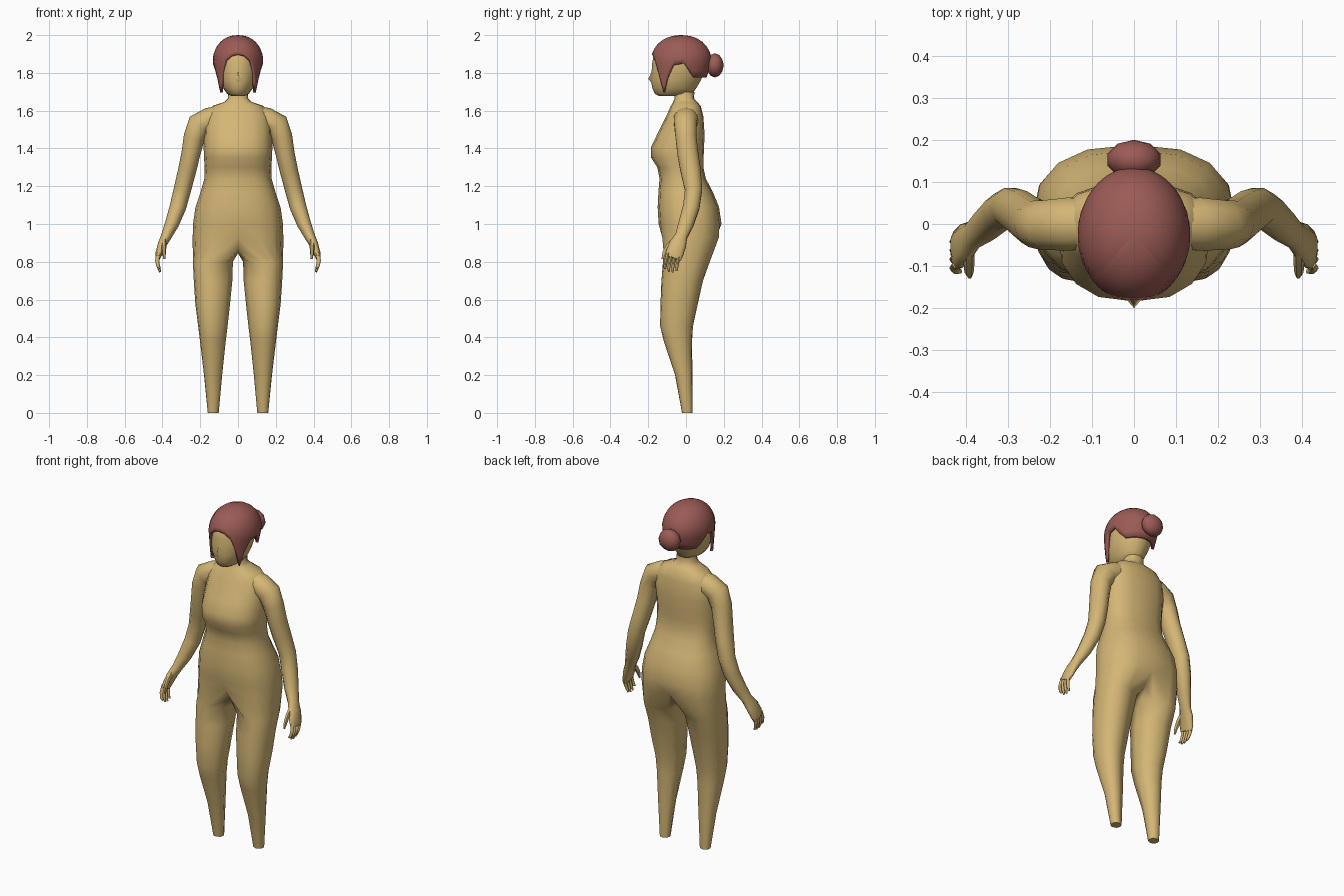
import bpy, bmesh, math
from mathutils import Vector

if "Cube" in bpy.data.objects:
    bpy.data.objects.remove(bpy.data.objects["Cube"])


def material(name, rgb):
    m = bpy.data.materials.new(name)
    m.diffuse_color = (*rgb, 1)
    m.use_nodes = True
    m.node_tree.nodes["Principled BSDF"].inputs["Base Color"].default_value = m.diffuse_color
    return m


SKIN = material("warm_skin", (0.66, 0.47, 0.18))
HAIR = material("auburn_hair", (0.33, 0.105, 0.09))


def finish(name, bm, mat, mirror=False, thick=0, angle=60):
    bmesh.ops.remove_doubles(bm, verts=bm.verts, dist=0.0005)
    bmesh.ops.recalc_face_normals(bm, faces=bm.faces)
    me = bpy.data.meshes.new(name)
    bm.to_mesh(me)
    bm.free()
    ob = bpy.data.objects.new(name, me)
    bpy.context.collection.objects.link(ob)
    me.materials.append(mat)
    if mirror:
        mod = ob.modifiers.new("mirror", 'MIRROR')
        mod.use_clip = True
    if thick:
        mod = ob.modifiers.new("thickness", 'SOLIDIFY')
        mod.thickness, mod.offset = thick, -1
    bpy.ops.object.select_all(action='DESELECT')
    bpy.context.view_layer.objects.active = ob
    ob.select_set(True)
    bpy.ops.object.shade_smooth_by_angle(angle=math.radians(angle))
    return ob


def bridge(bm, a, b, closed=True):
    n = len(a)
    for i in range(n if closed else n - 1):
        j = (i + 1) % n
        bm.faces.new((a[i], a[j], b[j], b[i]))


def loft(bm, rings, cap=True):
    rows = [[bm.verts.new(p) for p in r] for r in rings]
    for a, b in zip(rows, rows[1:]):
        bridge(bm, a, b)
    if cap:
        bm.faces.new(rows[0])
        bm.faces.new(rows[-1])


def tube(bm, path, n=8):
    # path rows: x, y, z, side radius, fore-aft radius
    pts = [Vector(p[:3]) for p in path]
    rings = []
    for i, p in enumerate(path):
        d = (pts[min(i + 1, len(pts) - 1)] - pts[max(i - 1, 0)]).normalized()
        v = (Vector((0, 1, 0)) - d * d.y).normalized()
        u = v.cross(d)
        rings.append([pts[i] + u * p[3] * math.cos(k * math.tau / n)
                      + v * p[4] * math.sin(k * math.tau / n) for k in range(n)])
    loft(bm, rings)


def spow(v, e):
    return math.copysign(abs(v) ** e, v)


# Torso, hips and legs: half rows (z, half width, front y, back y, widest y)
bm = bmesh.new()
torso = [
    (1.70, .052, -.060, .045, -.01), (1.665, .054, -.060, .042, -.01),
    (1.645, .075, -.068, .060, 0), (1.625, .135, -.080, .078, .01),
    (1.57, .175, -.105, .092, .01), (1.48, .180, -.150, .098, 0),
    (1.41, .182, -.184, .096, -.02), (1.35, .180, -.184, .093, -.02),
    (1.30, .176, -.152, .092, -.01), (1.24, .178, -.140, .105, 0),
    (1.17, .198, -.146, .142, 0), (1.09, .225, -.150, .175, .01),
    (1.00, .238, -.145, .188, .02), (.93, .240, -.136, .185, .02)]
N = 9
rows = []
for z, w, f, b, c in torso:
    row = []
    for k in range(N):
        t = math.pi * k / (N - 1)
        r = c - f if t < math.pi / 2 else b - c
        row.append(bm.verts.new((w * abs(math.sin(t)) ** .8 if 0 < k < N - 1 else 0,
                                 c - r * spow(math.cos(t), .85), z)))
    rows.append(row)
rows[-1][0].co.y += .02
rows[-1][-1].co.y -= .025
for a, b in zip(rows, rows[1:]):
    bridge(bm, a, b, closed=False)
crotch = [bm.verts.new(p) for p in ((0, .10, .865), (0, .01, .845), (0, -.07, .865))]
prev = rows[-1] + crotch
# Leg rows: z, centre x, radius x, centre y, radius y
for z, cx, rx, cy, ry in [(.80, .133, .106, .002, .124), (.70, .132, .102, -.020, .110),
                          (.58, .134, .092, -.036, .099), (.46, .133, .078, -.050, .087),
                          (.38, .133, .068, -.043, .075), (.20, .132, .048, -.012, .046),
                          (0, .131, .029, .007, .028)]:
    ring = []
    for k in range(N + 3):
        t = math.pi * k / 8 if k < N else math.pi * (1 + (k - 8) / 4)
        ring.append(bm.verts.new((cx + rx * spow(math.sin(t), .9),
                                  cy - ry * spow(math.cos(t), .9), z)))
    bridge(bm, prev, ring)
    prev = ring
bm.faces.new(prev)
finish("torso_and_legs", bm, SKIN, mirror=True)

# Arms, from inside the shoulder down to the palm
bm = bmesh.new()
tube(bm, [(.07, 0, 1.575, .055, .06), (.15, 0, 1.555, .062, .066),
          (.205, -.003, 1.525, .066, .062), (.232, 0, 1.46, .056, .058),
          (.250, .010, 1.37, .050, .058), (.270, .025, 1.28, .048, .056),
          (.295, .040, 1.18, .046, .048), (.318, .028, 1.09, .044, .046),
          (.350, 0, 1.00, .037, .042), (.380, -.025, .935, .028, .034),
          (.400, -.042, .895, .024, .046), (.418, -.060, .845, .019, .049),
          (.424, -.068, .82, .013, .044)], 10)
finish("arm", bm, SKIN, mirror=True)

# Four curled fingers and a thumb per hand
bm = bmesh.new()
for i in range(4):
    y = -.036 - .021 * i
    tip = (.752, .745, .748, .765)[i]
    tube(bm, [(.422, y + .004, .845, .011, .011), (.428, y - .006, .805, .011, .010),
              (.422, y - .012, .775, .009, .009), (.412, y - .014, tip, .005, .005)], 6)
tube(bm, [(.392, -.06, .915, .013, .016), (.392, -.093, .885, .013, .014),
          (.392, -.115, .85, .011, .011), (.390, -.125, .815, .005, .006)], 6)
finish("fingers", bm, SKIN, mirror=True)

# Head: rows z, half width, front y, back y
bm = bmesh.new()
rings = []
for z, w, f, b in [(1.678, .035, -.145, -.04), (1.69, .058, -.166, .035),
                   (1.72, .080, -.178, .055), (1.76, .096, -.186, .078),
                   (1.81, .106, -.182, .100), (1.86, .110, -.178, .108),
                   (1.91, .105, -.165, .100), (1.95, .080, -.120, .07),
                   (1.975, .03, -.07, .02)]:
    c, r = (f + b) / 2, (b - f) / 2
    rings.append([(w * math.sin(k * math.tau / 16), c - r * math.cos(k * math.tau / 16), z)
                  for k in range(16)])
loft(bm, rings)
finish("head", bm, SKIN)

# Nose
bm = bmesh.new()
base = [bm.verts.new(p) for p in ((0, -.175, 1.82), (.024, -.172, 1.757),
                                  (0, -.175, 1.74), (-.024, -.172, 1.757))]
tip = bm.verts.new((0, -.200, 1.768))
for i in range(4):
    bm.faces.new((base[i], base[(i + 1) % 4], tip))
bm.faces.new(base)
finish("nose", bm, SKIN, angle=80)

# Hair cap: hem height by angle from the front, with a pointed lock at each temple
HEM = [(0, 1.90), (15, 1.893), (30, 1.865), (40, 1.80), (50, 1.695), (60, 1.77),
       (75, 1.84), (95, 1.85), (110, 1.80), (120, 1.775), (180, 1.775)]


def hem(deg):
    deg = min(deg, 360 - deg)
    for (a, za), (b, zb) in zip(HEM, HEM[1:]):
        if deg <= b:
            return za + (zb - za) * (deg - a) / (b - a)


bm = bmesh.new()
rows = []
for s in range(1, 10):
    row = []
    for k in range(72):
        a = math.radians(k * 5)
        low = hem(k * 5)
        # even arc over the dome, then straight down to the hem
        dome = math.acos(min(1, max(0, (low - 1.86) / .14)))
        total = dome + max(0, 1.86 - low) / .14
        p = total * s / 9
        if p < math.pi / 2:
            z, r = 1.86 + .14 * math.cos(p), math.sin(p) ** .9
        else:
            d = (p - math.pi / 2) * .14
            z, r = 1.86 - d, 1 - d * (1.1 - .9 * math.cos(a))
        row.append(bm.verts.new((.134 * r * math.sin(a), -.025 - .161 * r * math.cos(a), z)))
    rows.append(row)
top = bm.verts.new((0, -.025, 2.0))
for k in range(72):
    bm.faces.new((top, rows[0][k], rows[0][(k + 1) % 72]))
for a, b in zip(rows, rows[1:]):
    bridge(bm, a, b)
finish("hair_cap", bm, HAIR, thick=.016)

# Hair bun
bm = bmesh.new()
bmesh.ops.create_icosphere(bm, subdivisions=2, radius=1)
for v in bm.verts:
    v.co = Vector((v.co.x * .066, .153 + v.co.y * .047, 1.84 + v.co.z * .064))
finish("hair_bun", bm, HAIR)
